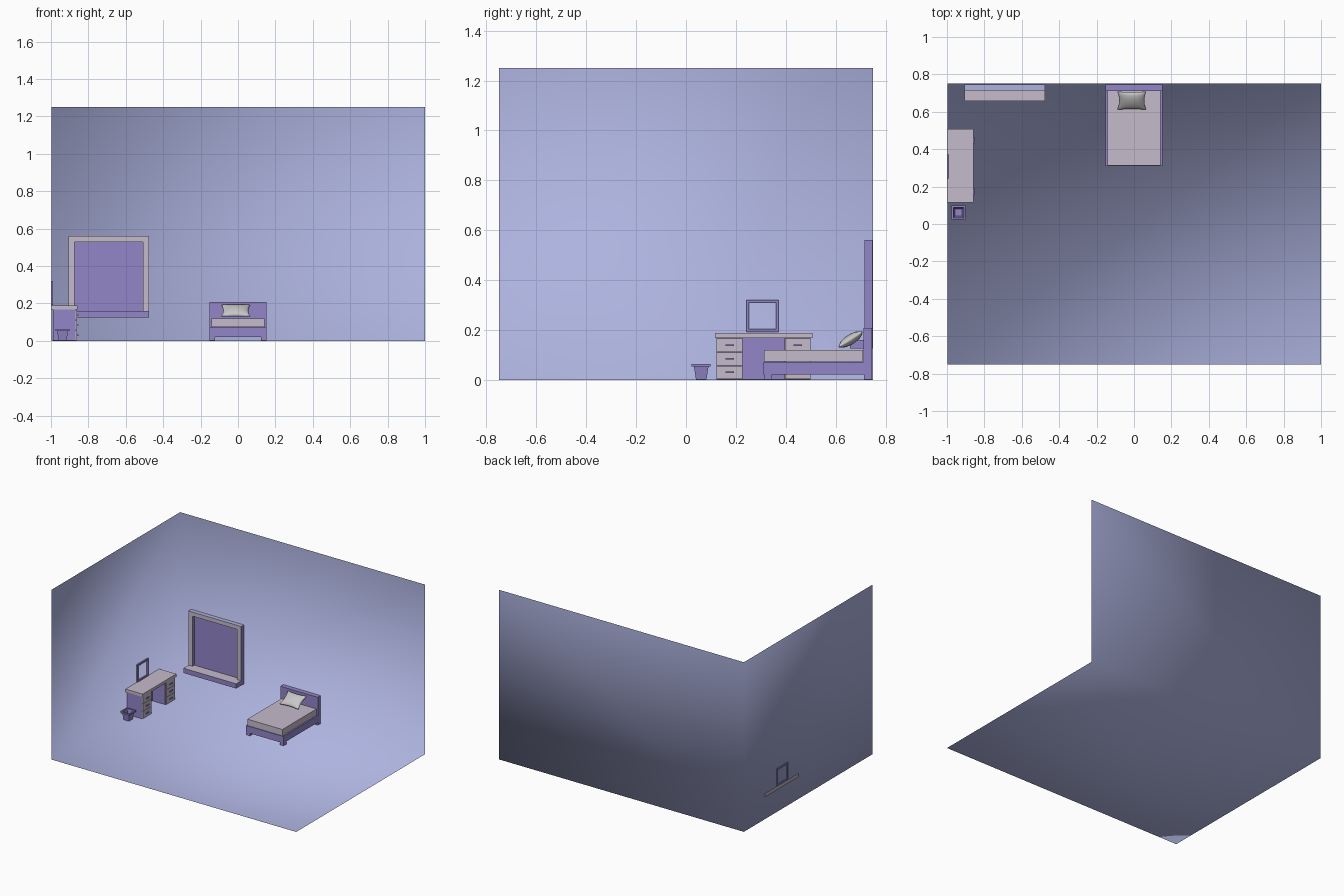
import bpy, bmesh, math
from mathutils import Matrix, Vector

if "Cube" in bpy.data.objects:
    bpy.data.objects.remove(bpy.data.objects["Cube"])


def material(name, r, g, b):
    m = bpy.data.materials.new(name)
    m.diffuse_color = (r, g, b, 1)
    m.use_nodes = True
    m.node_tree.nodes["Principled BSDF"].inputs["Base Color"].default_value = m.diffuse_color
    return m


BLUE = material("wall blue", 0.42, 0.45, 0.74)
PURPLE = material("purple paint", 0.29, 0.24, 0.58)
CREAM = material("pale lilac cream", 0.56, 0.50, 0.60)
WHITE = material("pillow white", 0.58, 0.57, 0.58)


def finish(name, bm, *mats):
    me = bpy.data.meshes.new(name)
    bm.to_mesh(me)
    bm.free()
    for m in mats:
        me.materials.append(m)
    ob = bpy.data.objects.new(name, me)
    bpy.context.collection.objects.link(ob)
    return ob


def add_box(bm, x, y, z):
    size = Vector((x[1] - x[0], y[1] - y[0], z[1] - z[0]))
    mid = Vector((sum(x) / 2, sum(y) / 2, sum(z) / 2))
    bmesh.ops.create_cube(bm, size=1, matrix=Matrix.Translation(mid) @ Matrix.Diagonal(size).to_4x4())


def box(name, mat, x, y, z):
    bm = bmesh.new()
    add_box(bm, x, y, z)
    return finish(name, bm, mat)


def paint(ob, index, rule):
    for p in ob.data.polygons:
        if rule(p.normal):
            p.material_index = index


# Room: floor, back wall and left wall as one softly shaded sheet
L, R, F, B, T = -0.997, 1.0, -0.75, 0.75, 1.25
bm = bmesh.new()
c = [bm.verts.new(p) for p in ((L, F, 0), (R, F, 0), (R, B, 0), (L, B, 0), (L, F, T), (L, B, T), (R, B, T))]
for f in ((0, 1, 2, 3), (3, 2, 6, 5), (0, 3, 5, 4)):
    bm.faces.new([c[i] for i in f]).smooth = True
finish("room", bm, BLUE)

# Bed: rails, legs, headboard, mattress
box("bed_frame", PURPLE, (-0.152, 0.152), (0.31, 0.715), (0.022, 0.072))
for side in (-1, 1):
    xs = sorted((side * 0.122, side * 0.152))
    for end, ys in (("front", (0.315, 0.345)), ("back", (0.713, 0.745))):
        box(f"bed_leg_{end}_{'left' if side < 0 else 'right'}", PURPLE, xs, ys, (0.001, 0.025))
box("headboard", PURPLE, (-0.152, 0.152), (0.712, 0.746), (0.022, 0.207))
box("mattress", CREAM, (-0.143, 0.143), (0.313, 0.71), (0.073, 0.12))

# Pillow: two bulged grids with pinched sides, leaning on the headboard
bm = bmesh.new()
N = 16
for s in (1, -1):
    grid = []
    for i in range(N + 1):
        row = []
        for j in range(N + 1):
            u, v = -math.cos(math.pi * i / N), -math.cos(math.pi * j / N)
            bulge = max(0, (1 - u * u) * (1 - v * v)) ** 0.45
            row.append(bm.verts.new((0.078 * u * (1 - 0.14 * (1 - v * v)),
                                     0.058 * v * (1 - 0.12 * (1 - u * u)), s * 0.02 * bulge)))
        grid.append(row)
    for i in range(N):
        for j in range(N):
            q = [grid[i][j], grid[i + 1][j], grid[i + 1][j + 1], grid[i][j + 1]]
            bm.faces.new(q if s > 0 else q[::-1]).smooth = True
bmesh.ops.remove_doubles(bm, verts=bm.verts, dist=1e-5)
pillow = finish("pillow", bm, WHITE)
pillow.location = (-0.012, 0.66, 0.162)
pillow.rotation_euler = (math.radians(32), 0, 0)

# Window: frame bars, recessed pane, projecting sill
for name, xs, zs in (("left", (-0.905, -0.873), (0.15, 0.56)),
                     ("right", (-0.507, -0.475), (0.15, 0.56)),
                     ("top", (-0.873, -0.507), (0.53, 0.56))):
    bar = box("window_frame_" + name, CREAM, xs, (0.715, 0.747), zs)
    bar.data.materials.append(PURPLE)
    bar.data.materials.append(BLUE)
    paint(bar, 1, lambda n: abs(n.x) > 0.5)
    paint(bar, 2, lambda n: n.z > 0.5)
box("window_pane", PURPLE, (-0.875, -0.505), (0.738, 0.746), (0.15, 0.535))
sill = box("window_sill", PURPLE, (-0.905, -0.475), (0.657, 0.747), (0.125, 0.16))
sill.data.materials.append(CREAM)
paint(sill, 1, lambda n: n.z > 0.5)

# Desk: top, back panel, two pedestals with three drawers each
box("desk_top", CREAM, (-1.0, -0.858), (0.116, 0.507), (0.167, 0.188))
box("desk_back_panel", PURPLE, (-0.99, -0.975), (0.22, 0.40), (0.001, 0.167))
for side, y0 in (("near", 0.122), ("far", 0.395)):
    y1 = y0 + 0.105
    box(f"desk_pedestal_{side}", PURPLE, (-0.99, -0.87), (y0, y1), (0.001, 0.167))
    for k in range(3):
        z0 = 0.003 + k * 0.0547
        mid = (y0 + y1) / 2
        box(f"drawer_{side}_{k + 1}", CREAM, (-0.87, -0.862), (y0 + 0.001, y1 - 0.001), (z0, z0 + 0.0525))
        box(f"drawer_handle_{side}_{k + 1}", PURPLE, (-0.862, -0.854),
            (mid - 0.017, mid + 0.017), (z0 + 0.024, z0 + 0.03))

# Picture-style mirror frame above the desk
bm = bmesh.new()
mx = (-1.0, -0.988)
for ys, zs in (((0.242, 0.253), (0.192, 0.321)), ((0.36, 0.371), (0.192, 0.321)),
               ((0.253, 0.36), (0.192, 0.203)), ((0.253, 0.36), (0.31, 0.321))):
    add_box(bm, mx, ys, zs)
finish("mirror_frame", bm, PURPLE)

# Waste bin: square tapered profile with a rim and a hollow inside
bm = bmesh.new()
rings = []
for half, z in ((0.021, 0.001), (0.029, 0.053), (0.038, 0.053), (0.038, 0.064), (0.028, 0.064), (0.019, 0.006)):
    rings.append([bm.verts.new((-0.938 + sx * half, 0.061 + sy * half, z))
                  for sx, sy in ((-1, -1), (1, -1), (1, 1), (-1, 1))])
for a, b in zip(rings, rings[1:]):
    for i in range(4):
        j = (i + 1) % 4
        bm.faces.new((a[i], a[j], b[j], b[i]))
bm.faces.new(rings[0][::-1])
bm.faces.new(rings[-1])
finish("waste_bin", bm, PURPLE)
